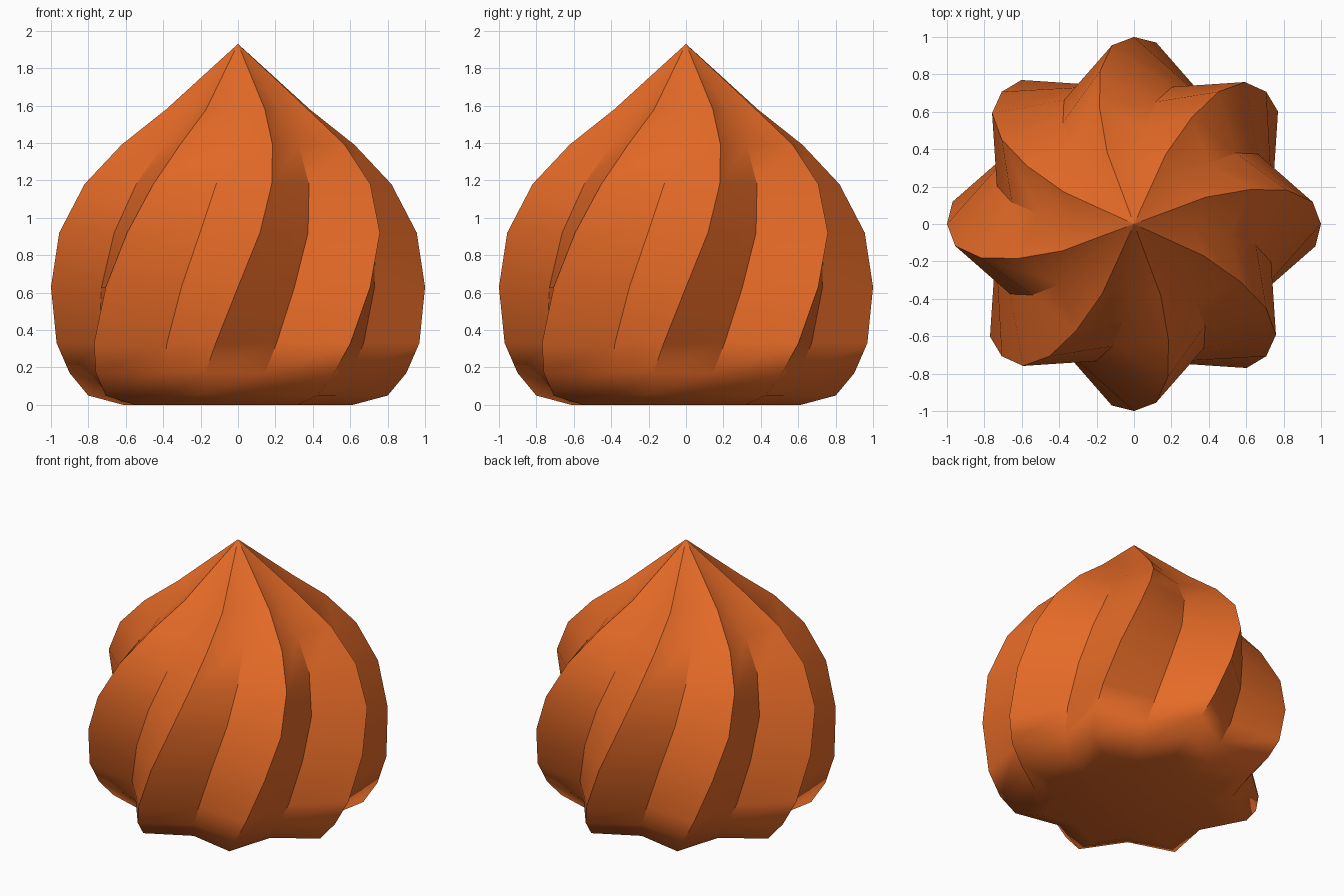
import bpy, bmesh, math

if "Cube" in bpy.data.objects:
    bpy.data.objects.remove(bpy.data.objects["Cube"])

LOBES = 8
VALLEY = 0.79            # valley radius relative to ridge radius
# height, ridge radius, twist in degrees
RINGS = [(0.0, 0.635, -15), (0.05, 0.825, -14), (0.17, 0.917, -11),
         (0.33, 0.977, -7), (0.63, 1.0, 0), (0.92, 0.963, 7),
         (1.18, 0.84, 12.4), (1.39, 0.65, 16.5), (1.58, 0.41, 20.5)]
TIP = 1.93

orange = bpy.data.materials.new("burnt orange")
orange.diffuse_color = (0.78, 0.145, 0.02, 1)
orange.use_nodes = True
orange.node_tree.nodes["Principled BSDF"].inputs["Base Color"].default_value = orange.diffuse_color

bm = bmesh.new()
n = LOBES * 2

# Star-shaped rings, each turned a little further than the one below
rings = []
for z, r, twist in RINGS:
    ring = []
    for i in range(n):
        a = math.radians(-90 + twist + i * 360 / n)
        rad = r if i % 2 == 0 else r * VALLEY
        ring.append(bm.verts.new((rad * math.cos(a), rad * math.sin(a), z)))
    rings.append(ring)

# Twisted lobes, pointed tip and flat base
for low, high in zip(rings, rings[1:]):
    for i in range(n):
        j = (i + 1) % n
        bm.faces.new((low[i], low[j], high[j], high[i]))
tip = bm.verts.new((0, 0, TIP))
for i in range(n):
    bm.faces.new((rings[-1][i], rings[-1][(i + 1) % n], tip))
bm.faces.new(list(reversed(rings[0])))
bmesh.ops.recalc_face_normals(bm, faces=bm.faces)

# Smooth shading with crisp ridges and valleys above the rounded foot
for f in bm.faces:
    f.smooth = True
for e in bm.edges:
    low = min(v.co.z for v in e.verts)
    if low > 0.16 and e.calc_face_angle(0) > math.radians(30):
        e.smooth = False

mesh = bpy.data.meshes.new("swirled_dome")
bm.to_mesh(mesh)
bm.free()
mesh.materials.append(orange)
dome = bpy.data.objects.new("swirled_dome", mesh)
bpy.context.collection.objects.link(dome)
